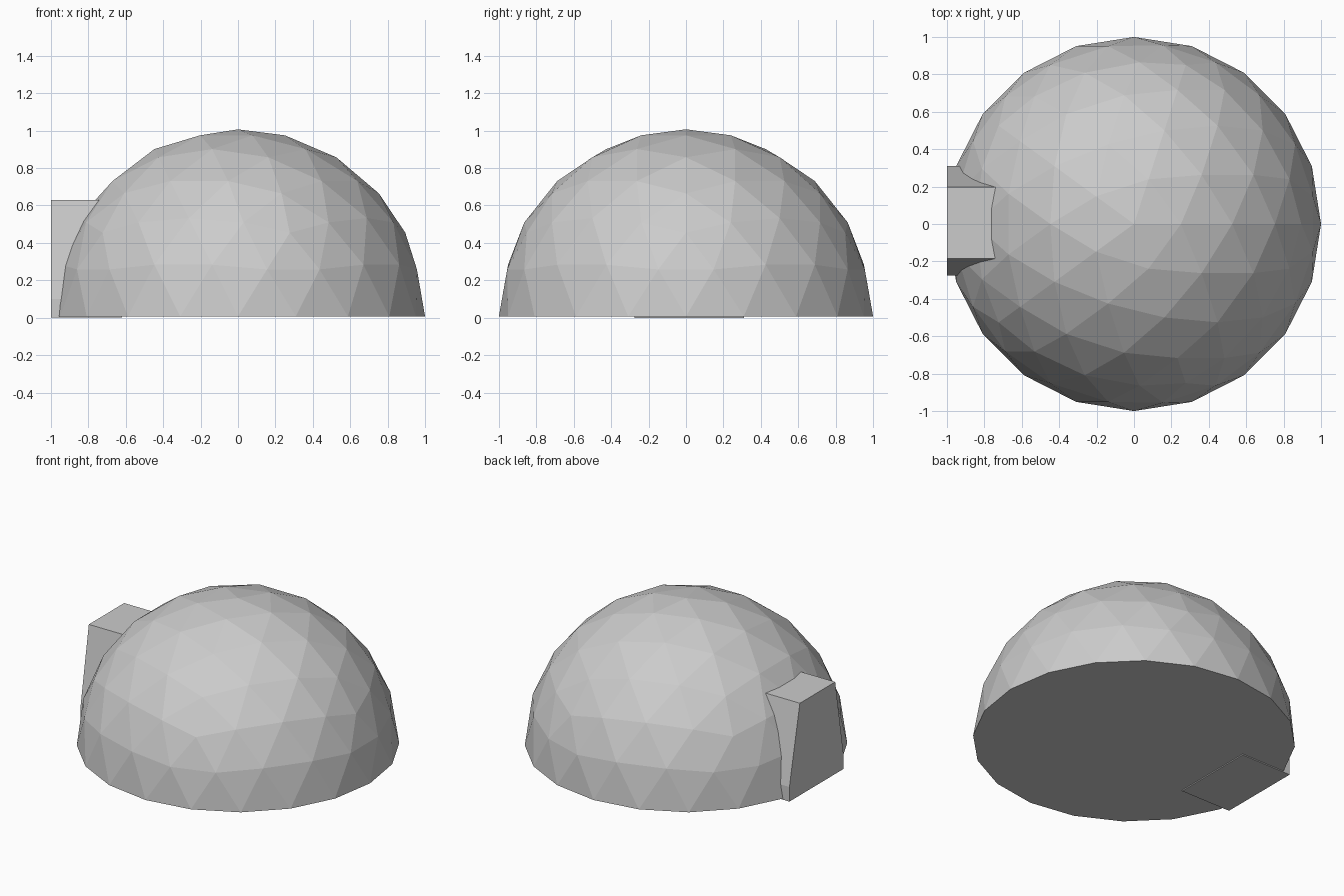
import bpy, bmesh
from mathutils import Matrix

if "Cube" in bpy.data.objects:
    bpy.data.objects.remove(bpy.data.objects["Cube"])


def add_object(name, bm):
    bmesh.ops.recalc_face_normals(bm, faces=bm.faces)
    mesh = bpy.data.meshes.new(name)
    bm.to_mesh(mesh)
    bm.free()
    obj = bpy.data.objects.new(name, mesh)
    bpy.context.collection.objects.link(obj)
    return obj


# Dome: upper half of a faceted icosphere with a flat closed floor
bm = bmesh.new()
bmesh.ops.create_icosphere(bm, subdivisions=3, radius=1.0)
geom = bm.verts[:] + bm.edges[:] + bm.faces[:]
bmesh.ops.bisect_plane(bm, geom=geom, dist=0.001, plane_co=(0, 0, 0),
                       plane_no=(0, 0, 1), clear_inner=True)
rim = [e for e in bm.edges if e.is_boundary]
bmesh.ops.contextual_create(bm, geom=rim)
bmesh.ops.transform(bm, matrix=Matrix.Translation((0, 0, 0.007)), verts=bm.verts)
add_object("dome", bm)

# Entrance: tapered doorway profile (y, z) extruded along x into the dome
profile = [(-0.275, 0), (-0.275, 0.1), (-0.185, 0.63),
           (0.197, 0.63), (0.31, 0.1), (0.31, 0)]
bm = bmesh.new()
front = bm.faces.new([bm.verts.new((-1.0, y, z)) for y, z in profile])
ext = bmesh.ops.extrude_face_region(bm, geom=[front], use_keep_orig=True)
moved = [g for g in ext["geom"] if isinstance(g, bmesh.types.BMVert)]
bmesh.ops.translate(bm, vec=(0.38, 0, 0), verts=moved)
add_object("entrance", bm)
